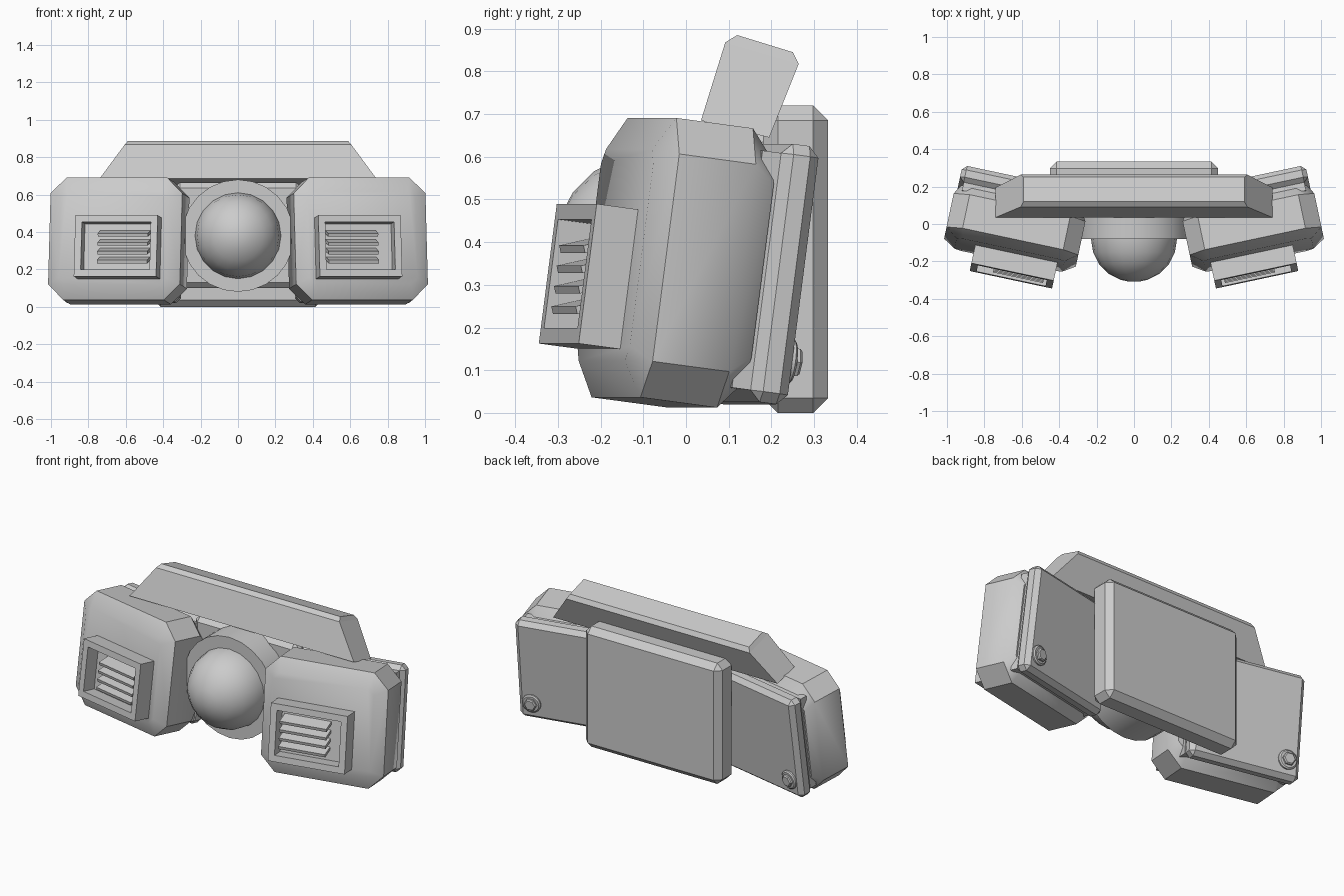
import bpy, bmesh, math
from mathutils import Matrix, Vector

if "Cube" in bpy.data.objects:
    bpy.data.objects.remove(bpy.data.objects["Cube"], do_unlink=True)

grey = bpy.data.materials.new("plain_grey")
grey.use_nodes = True
COLOUR = (0.6, 0.6, 0.6, 1)
grey.diffuse_color = COLOUR
grey.node_tree.nodes["Principled BSDF"].inputs["Base Color"].default_value = COLOUR

T = Matrix.Translation


def rot(degrees, axis):
    return Matrix.Rotation(math.radians(degrees), 4, axis)


def finish(bm, name, matrix=Matrix(), smooth=30):
    """Place the mesh, fix its normals and shade it."""
    bm.transform(matrix)
    bmesh.ops.recalc_face_normals(bm, faces=bm.faces)
    mesh = bpy.data.meshes.new(name)
    bm.to_mesh(mesh)
    bm.free()
    mesh.materials.append(grey)
    obj = bpy.data.objects.new(name, mesh)
    bpy.context.collection.objects.link(obj)
    if smooth:
        bpy.ops.object.select_all(action="DESELECT")
        obj.select_set(True)
        bpy.context.view_layer.objects.active = obj
        bpy.ops.object.shade_smooth_by_angle(angle=math.radians(smooth))
    return obj


def box(lo, hi, bevel=0.0, segments=1):
    lo, hi = Vector(lo), Vector(hi)
    bm = bmesh.new()
    bmesh.ops.create_cube(bm, size=1)
    bm.transform(T((lo + hi) / 2) @ Matrix.Diagonal((*(hi - lo), 1)))
    if bevel:
        bmesh.ops.bevel(bm, geom=bm.edges[:], offset=bevel, segments=segments,
                        profile=0.5, affect="EDGES")
    return bm


def loft(rings):
    """Skin matching closed rings and cap both ends."""
    bm = bmesh.new()
    loops = [[bm.verts.new(p) for p in ring] for ring in rings]
    n = len(loops[0])
    for a, b in zip(loops, loops[1:]):
        for i in range(n):
            j = (i + 1) % n
            bm.faces.new((a[i], a[j], b[j], b[i]))
    bm.faces.new(loops[0])
    bm.faces.new(loops[-1])
    return bm


def octagon(y, w, h, c):
    """Rectangle with cut corners, in a plane of constant y."""
    return [(x, y, z) for x, z in (
        (-w, c - h), (c - w, -h), (w - c, -h), (w, c - h),
        (w, h - c), (w - c, h), (c - w, h), (-w, h - c))]


def lathe(profile, sides):
    """Revolve (radius, y) points about the y axis."""
    return loft([[(r * math.cos(2 * math.pi * i / sides), y,
                   r * math.sin(2 * math.pi * i / sides)) for i in range(sides)]
                 for r, y in profile])


# Side pods with louvres and bolted rear plates
pod_frame = T((0.635, -0.02, 0.35)) @ rot(12, "Z") @ rot(-7.5, "X")
for side, s in (("left", 1), ("right", -1)):
    place = Matrix.Diagonal((s, 1, 1, 1)) @ pod_frame

    pod = loft([octagon(-0.15, 0.295, 0.25, 0.035), octagon(-0.105, 0.36, 0.33, 0.085),
                octagon(0.08, 0.36, 0.33, 0.085), octagon(0.135, 0.33, 0.265, 0.06)])
    finish(pod, side + "_pod", place, 40)

    # Louvre housing with a sunken opening
    housing = box((-0.26, -0.25, -0.222), (0.19, -0.12, 0.108))
    front = [f for f in housing.faces if f.normal.y < -0.9]
    bmesh.ops.inset_region(housing, faces=front, thickness=0.052)
    hole = bmesh.ops.extrude_face_region(housing, geom=front)["geom"]
    bmesh.ops.translate(housing, vec=(0, 0.08, 0),
                        verts=[v for v in hole if isinstance(v, bmesh.types.BMVert)])
    bmesh.ops.delete(housing, geom=front, context="FACES")
    finish(housing, side + "_louvre_housing", place, 0)

    for i in range(4):
        slat = box((-0.172, -0.037, -0.009), (0.102, 0.037, 0.009))
        finish(slat, f"{side}_louvre_slat_{i + 1}",
               place @ T((-0.035, -0.205, -0.129 + i * 0.048)) @ rot(20, "X"), 0)

    # Rear plate, its spacer and the bolt
    finish(box((-0.3, 0.1, -0.28), (0.32, 0.16, 0.28)), side + "_plate_spacer", place, 0)
    finish(box((-0.3, 0.145, -0.305), (0.345, 0.235, 0.305), 0.025),
           side + "_rear_plate", place, 30)
    bolt_place = place @ T((0.265, 0.235, -0.2))
    finish(lathe([(0.055, -0.02), (0.055, 0.008), (0.047, 0.014)], 16),
           side + "_bolt_washer", bolt_place)
    finish(lathe([(0.037, 0), (0.037, 0.024), (0.03, 0.03)], 6),
           side + "_bolt_head", bolt_place, 0)

# Central back block and the core behind the dome
finish(box((-0.45, 0.18, 0), (0.45, 0.333, 0.72), 0.035), "back_block", smooth=30)
finish(box((-0.34, 0.06, 0.1), (0.34, 0.22, 0.665), 0.03), "core", smooth=30)

# Dome and flange
centre = T((0, -0.08, 0.38))
finish(lathe([(0.3, 0), (0.3, 0.2)], 24), "dome_flange", centre)
arc = [math.radians(a) for a in (0, 18, 36, 54, 72, 84)]
dome = [(0.23, 0.06)] + [(0.23 * math.cos(a), -0.23 * math.sin(a)) for a in arc]
finish(lathe(dome, 20), "dome", centre)

# Tapered top shield, leaning back
shield = loft([[(-w, y0, z0), (w, y0, z0), (w - e, y1, z1), (e - w, y1, z1)]
               for w, e, y0, z0, y1, z1 in (
                   (0.74, 0.0, 0.035, 0.685, 0.195, 0.645),
                   (0.605, 0.0, 0.092, 0.868, 0.264, 0.818),
                   (0.59, 0.0, 0.12, 0.885, 0.25, 0.845))])
finish(shield, "top_shield", smooth=0)
